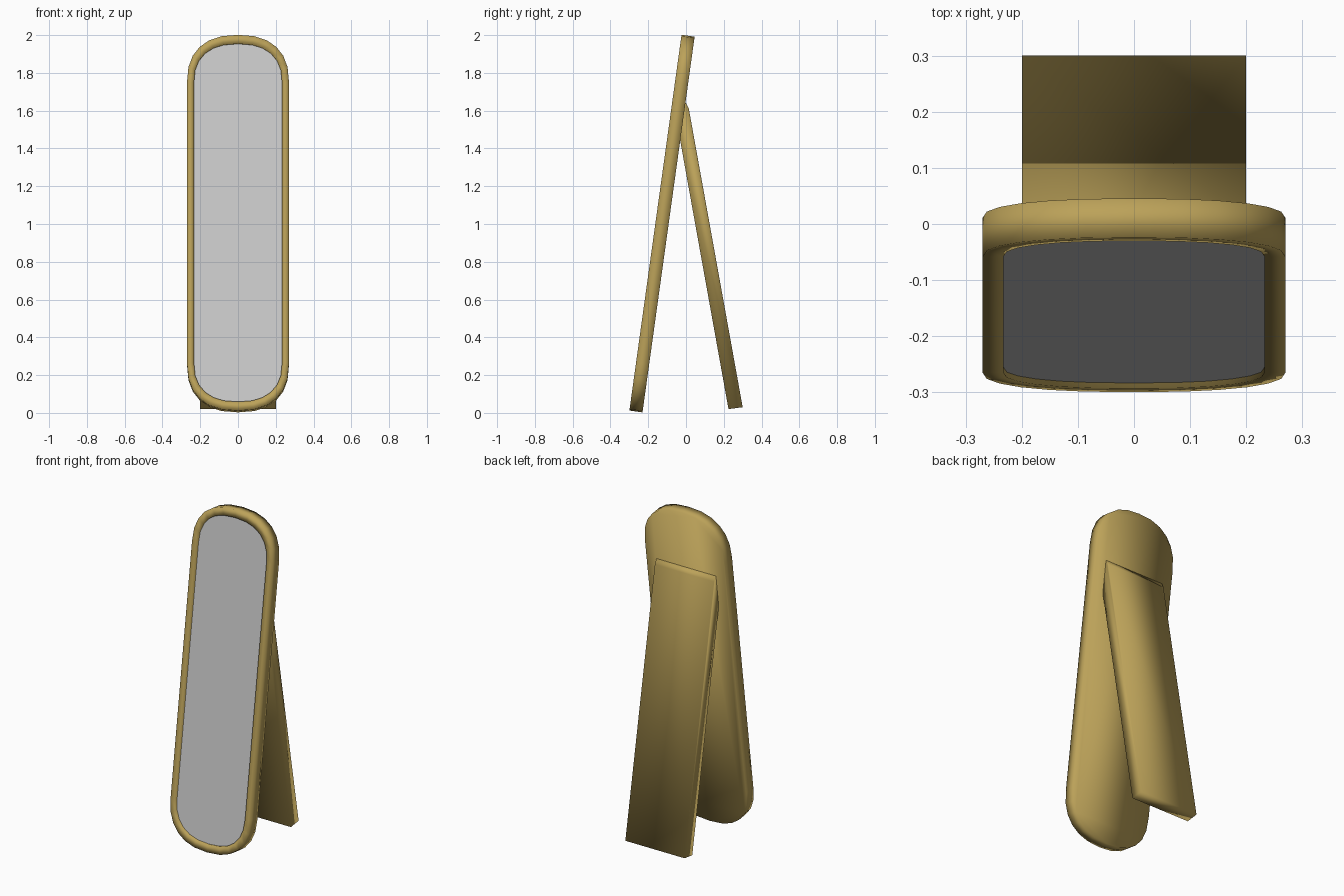
import bpy, bmesh
from math import sin, cos, pi, radians

if "Cube" in bpy.data.objects:
    bpy.data.objects.remove(bpy.data.objects["Cube"])

GOLD = bpy.data.materials.new("gold")
GOLD.diffuse_color = (0.5, 0.36, 0.1, 1)
GOLD.use_nodes = True
GOLD.node_tree.nodes["Principled BSDF"].inputs["Base Color"].default_value = GOLD.diffuse_color


def finish(bm, name, mat=None):
    bmesh.ops.recalc_face_normals(bm, faces=bm.faces)
    mesh = bpy.data.meshes.new(name)
    bm.to_mesh(mesh)
    bm.free()
    if mat:
        mesh.materials.append(mat)
    mesh.shade_smooth()
    obj = bpy.data.objects.new(name, mesh)
    bpy.context.collection.objects.link(obj)
    return obj


def outline(half_w, half_h, straight=0.75, steps=6, n=2.4):
    """Tall loop with straight sides and soft, squarish round ends."""
    pts = []
    for sign in (1, -1):
        for i in range(2 * steps + 1):
            t = pi * i / (2 * steps)
            c, s = cos(t), sin(t)
            x = half_w * abs(c) ** (2 / n) * (1 if c > 0 else -1)
            z = straight + (half_h - straight) * abs(s) ** (2 / n)
            pts.append((sign * x, sign * z))
    return pts


def loop(bm, pts, y):
    return [bm.verts.new((x, y, z)) for x, z in pts]


def bridge(bm, a, b):
    for i in range(len(a)):
        j = (i + 1) % len(a)
        bm.faces.new((a[i], a[j], b[j], b[i]))


def lean(obj):
    obj.rotation_euler.x = -radians(7.9)
    obj.location = (0, -0.127, 1.002)


OUTER = outline(0.27, 1.004)
INNER = outline(0.233, 0.957)
T = 0.035        # half the panel thickness
GLASS = -0.023   # depth of the recessed glass

# Frame: solid back, outer wall, front ring and inner lip
bm = bmesh.new()
back = loop(bm, OUTER, T)
front = loop(bm, OUTER, -T)
lip = loop(bm, INNER, -T)
seat = loop(bm, INNER, GLASS)
bm.faces.new(back)
bridge(bm, back, front)
bridge(bm, front, lip)
bridge(bm, lip, seat)
bm.faces.new(seat)
lean(finish(bm, "mirror_frame", GOLD))

# Mirror glass, just in front of the frame's recess
bm = bmesh.new()
face = bm.faces.new(loop(bm, INNER, GLASS - 0.002))
face.normal_update()
flip = face.normal.y > 0
glass = finish(bm, "mirror_glass")
if glass.data.polygons[0].normal.y > 0:
    glass.data.flip_normals()
lean(glass)

# Back stand: side profile (y, z) extruded across x, tucked against the panel
profile = [(0.225, 0.02), (0.30, 0.03), (0.015, 1.61), (0.0, 1.64),
           (-0.01, 1.635), (-0.034, 1.46)]
bm = bmesh.new()
left, right = ([bm.verts.new((x, y, z)) for y, z in profile] for x in (-0.2, 0.2))
bm.faces.new(left)
bm.faces.new(right)
bridge(bm, left, right)
finish(bm, "back_stand", GOLD)
